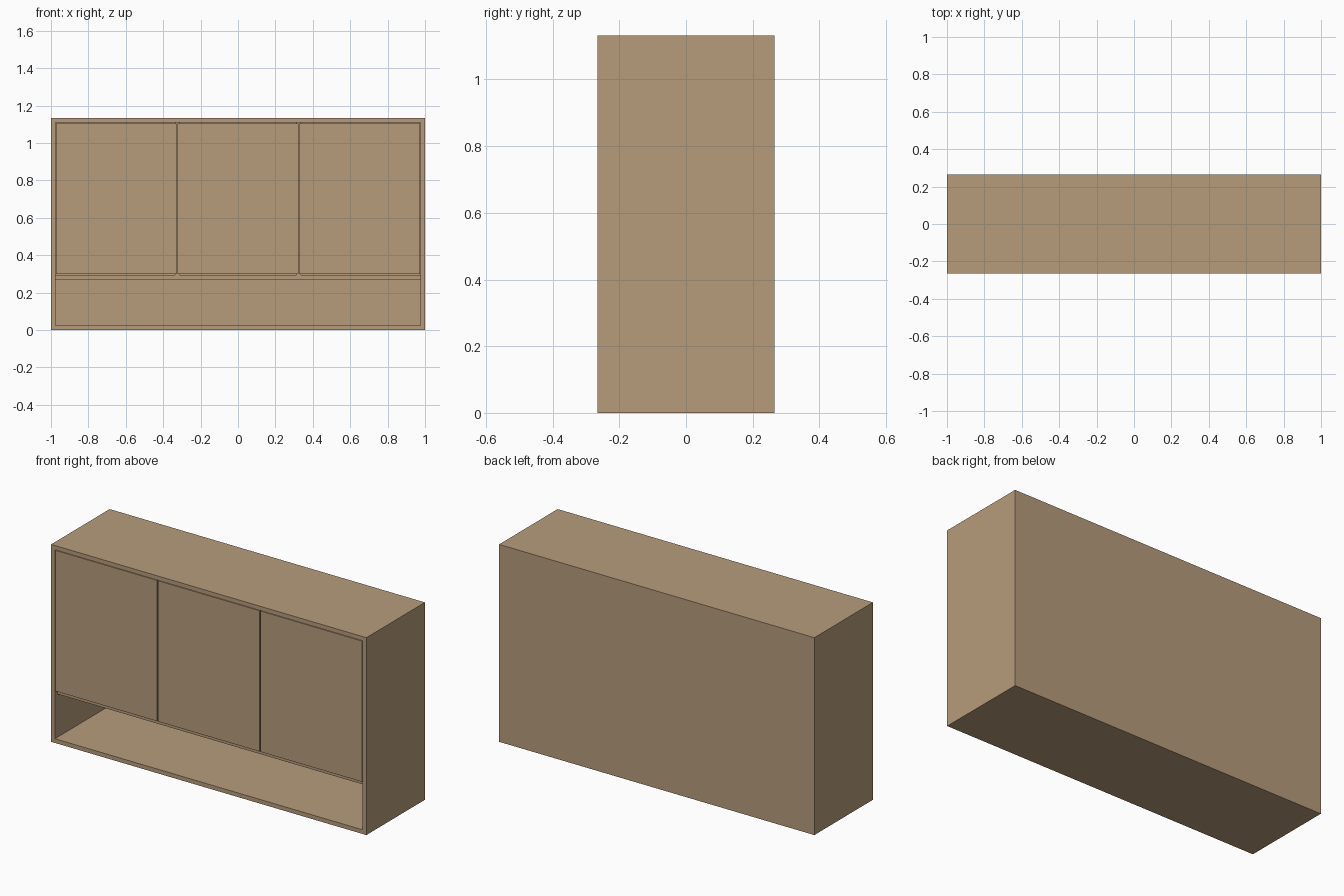
import bpy

if "Cube" in bpy.data.objects:
    bpy.data.objects.remove(bpy.data.objects["Cube"])

W, D, H = 2.0, 0.53, 1.132      # overall size
T = 0.024                       # board thickness
GAP = 0.003                     # reveal around the doors
SHELF_BOTTOM = 0.271
HX, HY = W / 2, D / 2
IX = HX - T                     # inner half width
SHELF_TOP = SHELF_BOTTOM + T

wood = bpy.data.materials.new("light_wood")
wood.diffuse_color = (0.47, 0.333, 0.202, 1.0)
wood.use_nodes = True
wood.node_tree.nodes["Principled BSDF"].inputs["Base Color"].default_value = wood.diffuse_color


def board(name, x0, x1, y0, y1, z0, z1):
    """Box spanning the given limits."""
    bpy.ops.mesh.primitive_cube_add(size=1)
    ob = bpy.context.object
    ob.name = name
    lo, hi = (x0, y0, z0), (x1, y1, z1)
    for v in ob.data.vertices:
        v.co = [lo[i] if v.co[i] < 0 else hi[i] for i in range(3)]
    ob.data.materials.append(wood)
    return ob


# Carcass
board("left_side", -HX, -IX, -HY, HY, 0, H)
board("right_side", IX, HX, -HY, HY, 0, H)
board("bottom_board", -IX, IX, -HY, HY, 0, T)
board("top_board", -IX, IX, -HY, HY, H - T, H)
board("back_panel", -IX, IX, HY - T, HY, T, H - T)

# Shelf and dividers sit behind the inset doors
inner_front = -HY + T
board("shelf", -IX, IX, inner_front, HY - T, SHELF_BOTTOM, SHELF_TOP)
bay = 2 * IX / 3
for i in (1, 2):
    x = -IX + i * bay
    board(f"divider_{i}", x - T / 2, x + T / 2, inner_front + 0.002, HY - T, SHELF_TOP, H - T)

# Three flush doors
for i in range(3):
    x = -IX + i * bay
    board(f"door_{i + 1}", x + GAP, x + bay - GAP, -HY, inner_front,
          SHELF_TOP + GAP, H - T - GAP)
